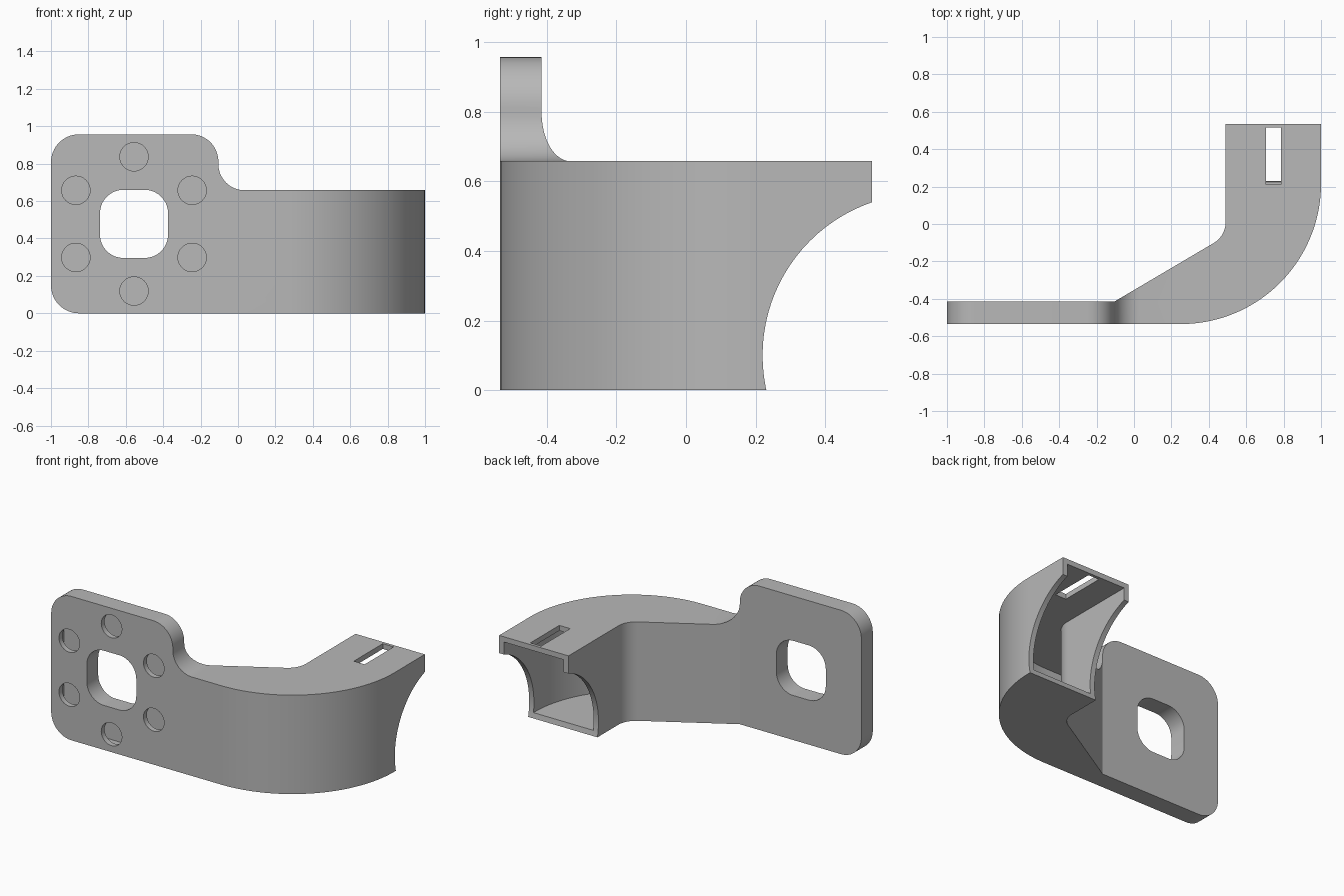
import bpy, bmesh, math
from mathutils import Vector

WALL = 0.035
HOLE_X, HOLE_Z = -0.556, 0.478

if "Cube" in bpy.data.objects:
    bpy.data.objects.remove(bpy.data.objects["Cube"], do_unlink=True)

grey = bpy.data.materials.new("light grey")
grey.use_nodes = True
grey.diffuse_color = (0.48, 0.48, 0.48, 1)
grey.node_tree.nodes["Principled BSDF"].inputs["Base Color"].default_value = (0.48, 0.48, 0.48, 1)


def rounded(corners, steps=16):
    """Turn (x, y, radius) corners into an outline with tangent arcs."""
    out = []
    for i, (x, y, r) in enumerate(corners):
        p = Vector((x, y))
        if r == 0:
            out.append(p)
            continue
        a = (Vector(corners[i - 1][:2]) - p).normalized()
        b = (Vector(corners[(i + 1) % len(corners)][:2]) - p).normalized()
        half = a.angle(b) / 2
        centre = p + (a + b).normalized() * (r / math.sin(half))
        start = p + a * (r / math.tan(half)) - centre
        end = p + b * (r / math.tan(half)) - centre
        turn = math.atan2(start.x * end.y - start.y * end.x, start.dot(end))
        n = steps * 2 if r > 0.5 else steps
        for k in range(n + 1):
            t = turn * k / n
            c, s = math.cos(t), math.sin(t)
            out.append(centre + Vector((start.x * c - start.y * s, start.x * s + start.y * c)))
    return out


def inset(points, d):
    """Move a counter-clockwise outline inwards by d."""
    out = []
    for i, p in enumerate(points):
        e1 = (p - points[i - 1]).normalized()
        e2 = (points[(i + 1) % len(points)] - p).normalized()
        n1, n2 = Vector((-e1.y, e1.x)), Vector((-e2.y, e2.x))
        out.append(p + (n1 + n2) * (d / (1 + n1.dot(n2))))
    return out


def prism(name, points, axis, lo, hi):
    """Extrude an outline along an axis from lo to hi."""
    place = {"x": lambda p, h: (h, p.x, p.y),
             "y": lambda p, h: (p.x, h, p.y),
             "z": lambda p, h: (p.x, p.y, h)}[axis]
    bm = bmesh.new()
    bottom = [bm.verts.new(place(p, lo)) for p in points]
    top = [bm.verts.new(place(p, hi)) for p in points]
    bm.faces.new(bottom)
    bm.faces.new(top)
    for i in range(len(points)):
        bm.faces.new((bottom[i - 1], bottom[i], top[i], top[i - 1]))
    bmesh.ops.recalc_face_normals(bm, faces=bm.faces)
    mesh = bpy.data.meshes.new(name)
    bm.to_mesh(mesh)
    bm.free()
    mesh.materials.append(grey)
    obj = bpy.data.objects.new(name, mesh)
    bpy.context.collection.objects.link(obj)
    return obj


def combine(obj, tool, operation):
    """Apply a boolean and discard the tool."""
    mod = obj.modifiers.new("boolean", "BOOLEAN")
    mod.object, mod.operation, mod.solver = tool, operation, "EXACT"
    bpy.context.view_layer.objects.active = obj
    bpy.ops.object.modifier_apply(modifier=mod.name)
    bpy.data.objects.remove(tool, do_unlink=True)


def circle(x, y, r, n):
    return [Vector((x + r * math.cos(math.tau * k / n), y + r * math.sin(math.tau * k / n)))
            for k in range(n)]


def plan(end):
    """Bracket seen from above, with the arm reaching y = end."""
    return rounded([(-1.1, -0.535, 0), (1, -0.535, 0.75), (1, end, 0), (0.49, end, 0),
                    (0.49, -0.064, 0.13), (-0.105, -0.415, 0), (-1.1, -0.415, 0)])


# Outline seen from the front: tall mounting plate stepping down to the arm
elevation = rounded([(-1, 0, 0.15), (1.2, 0, 0), (1.2, 0.658, 0),
                     (-0.105, 0.658, 0.14), (-0.105, 0.957, 0.145), (-1, 0.957, 0.15)])

# Outer shape
bracket = prism("bracket", plan(0.535), "z", -0.2, 1.2)
combine(bracket, prism("front_outline", elevation, "y", -1, 1), "INTERSECT")

# Hollow inside, leaving a wall around the central opening
opening = rounded([(HOLE_X + sx * 0.182, HOLE_Z + sz * 0.182, 0.125)
                   for sx, sz in ((-1, -1), (1, -1), (1, 1), (-1, 1))])
cavity = prism("cavity", inset(plan(0.8), WALL), "z", -0.2, 1.2)
combine(cavity, prism("cavity_outline", inset(elevation, WALL), "y", -1, 1), "INTERSECT")
combine(cavity, prism("opening_wall", inset(opening, -WALL), "y", -1, 0), "DIFFERENCE")
combine(bracket, cavity, "DIFFERENCE")

# Central opening and ring of six round holes in the front skin
combine(bracket, prism("opening", opening, "y", -1, 0), "DIFFERENCE")
for k in range(6):
    a = math.radians(30 + 60 * k)
    hole = circle(HOLE_X + 0.359 * math.cos(a), HOLE_Z + 0.359 * math.sin(a), 0.076, 32)
    combine(bracket, prism("round_hole", hole, "y", -0.7, -0.475), "DIFFERENCE")

# Curved cut-out under the arm end and slot in its top
combine(bracket, prism("arm_cutout", circle(0.685, 0.1, 0.465, 96), "x", 0, 1.5), "DIFFERENCE")
slot = [Vector(p) for p in ((0.705, 0.21), (0.785, 0.21), (0.785, 0.515), (0.705, 0.515))]
combine(bracket, prism("slot", slot, "z", 0.6, 0.8), "DIFFERENCE")

# Smooth curves, sharp edges
bpy.ops.object.select_all(action="DESELECT")
bracket.select_set(True)
bpy.context.view_layer.objects.active = bracket
bpy.ops.object.shade_smooth_by_angle(angle=math.radians(25))
